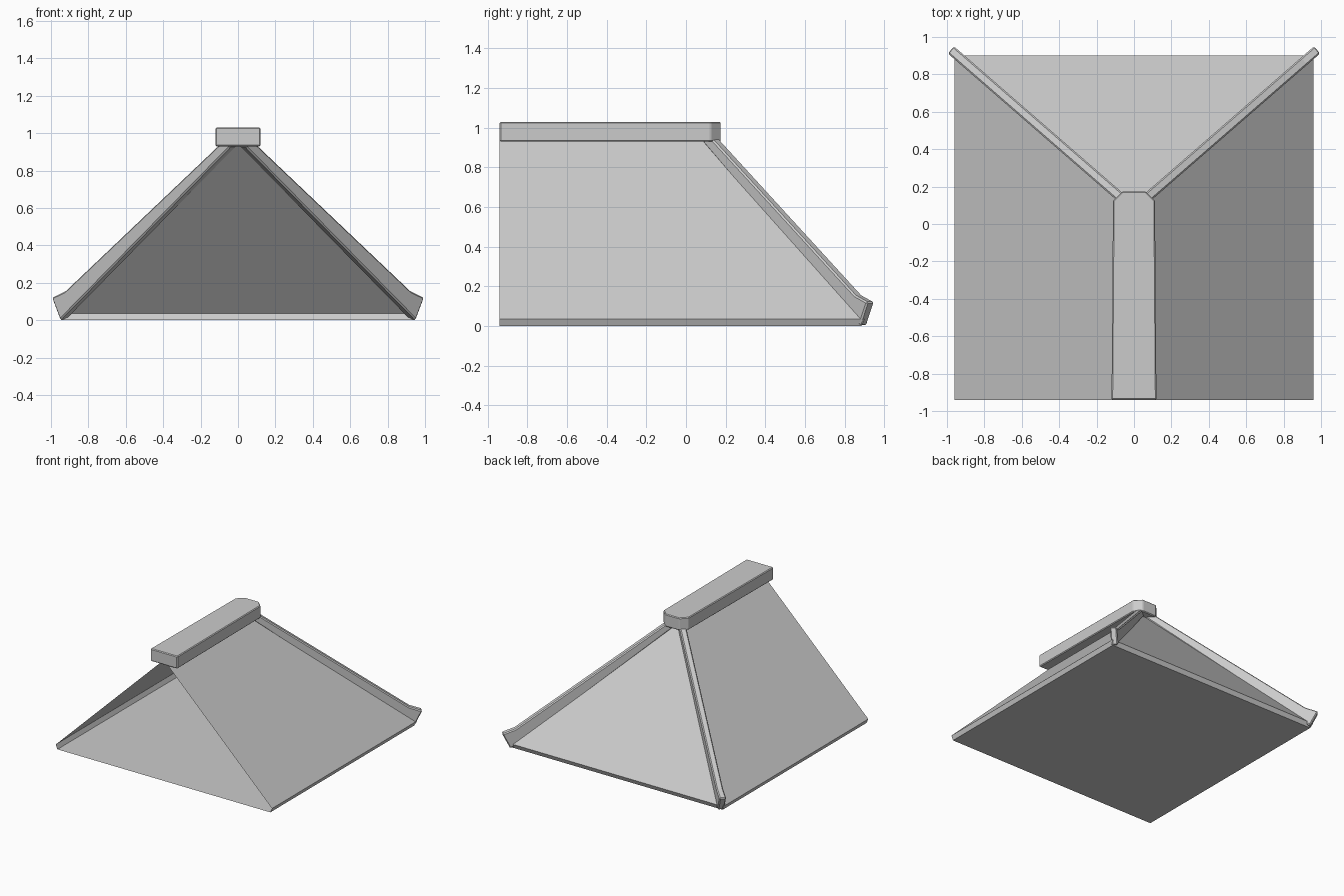
import bpy, bmesh
from mathutils import Vector

if "Cube" in bpy.data.objects:
    bpy.data.objects.remove(bpy.data.objects["Cube"])


def make(name, verts, faces, bevel=0, fix=True):
    me = bpy.data.meshes.new(name)
    bm = bmesh.new()
    vs = [bm.verts.new(v) for v in verts]
    for f in faces:
        bm.faces.new([vs[i] for i in f])
    if fix:
        bmesh.ops.recalc_face_normals(bm, faces=bm.faces)
    bm.to_mesh(me)
    bm.free()
    ob = bpy.data.objects.new(name, me)
    bpy.context.collection.objects.link(ob)
    if bevel:
        m = ob.modifiers.new("edge_bevel", 'BEVEL')
        m.width = bevel
        m.segments = 1
    return ob


def prism(name, profile, to_a, to_b, bevel=0):
    n = len(profile)
    verts = [to_a(p) for p in profile] + [to_b(p) for p in profile]
    faces = [list(range(n))[::-1], list(range(n, 2 * n))]
    faces += [(i, (i + 1) % n, (i + 1) % n + n, i + n) for i in range(n)]
    return make(name, verts, faces, bevel)


# Roof shell: floor, eave strips and three slopes, open at the front
F = -0.94
shell = [(-0.945, F, 0), (0.945, F, 0), (0.945, 0.885, 0), (-0.945, 0.885, 0),
         (-0.96, F, 0.035), (0.96, F, 0.035), (0.96, 0.9, 0.035), (-0.96, 0.9, 0.035),
         (0, F, 0.97), (0, 0.08, 0.97)]
make("roof_shell", shell, [
    (3, 2, 1, 0), (1, 2, 6, 5), (2, 3, 7, 6), (3, 0, 4, 7),
    (5, 6, 9, 8), (6, 7, 9), (7, 4, 8, 9)], fix=False)

# Ridge cap with chamfered back end
outline = [(-0.12, F), (0.12, F), (0.112, 0.125), (0.062, 0.175),
           (-0.062, 0.175), (-0.112, 0.125)]
prism("ridge_cap", outline, lambda p: (*p, 0.93), lambda p: (*p, 1.03), 0.006)

# Hip ribs: side profile (distance along hip, height) with upturned end
rib = [(0.03, 0.93), (1.24, 0.0), (1.30, 0.12), (1.205, 0.155), (0.09, 0.955)]
HALF = 0.025
for side, label in ((1, "right"), (-1, "left")):
    along = Vector((0.755 * side, 0.656, 0))
    across = Vector((-along.y, along.x, 0)) * HALF

    def place(p, k, along=along, across=across):
        return Vector((0, 0.08, p[1])) + along * p[0] + across * k

    prism("hip_rib_" + label, rib, lambda p: place(p, 1), lambda p: place(p, -1), 0.008)
